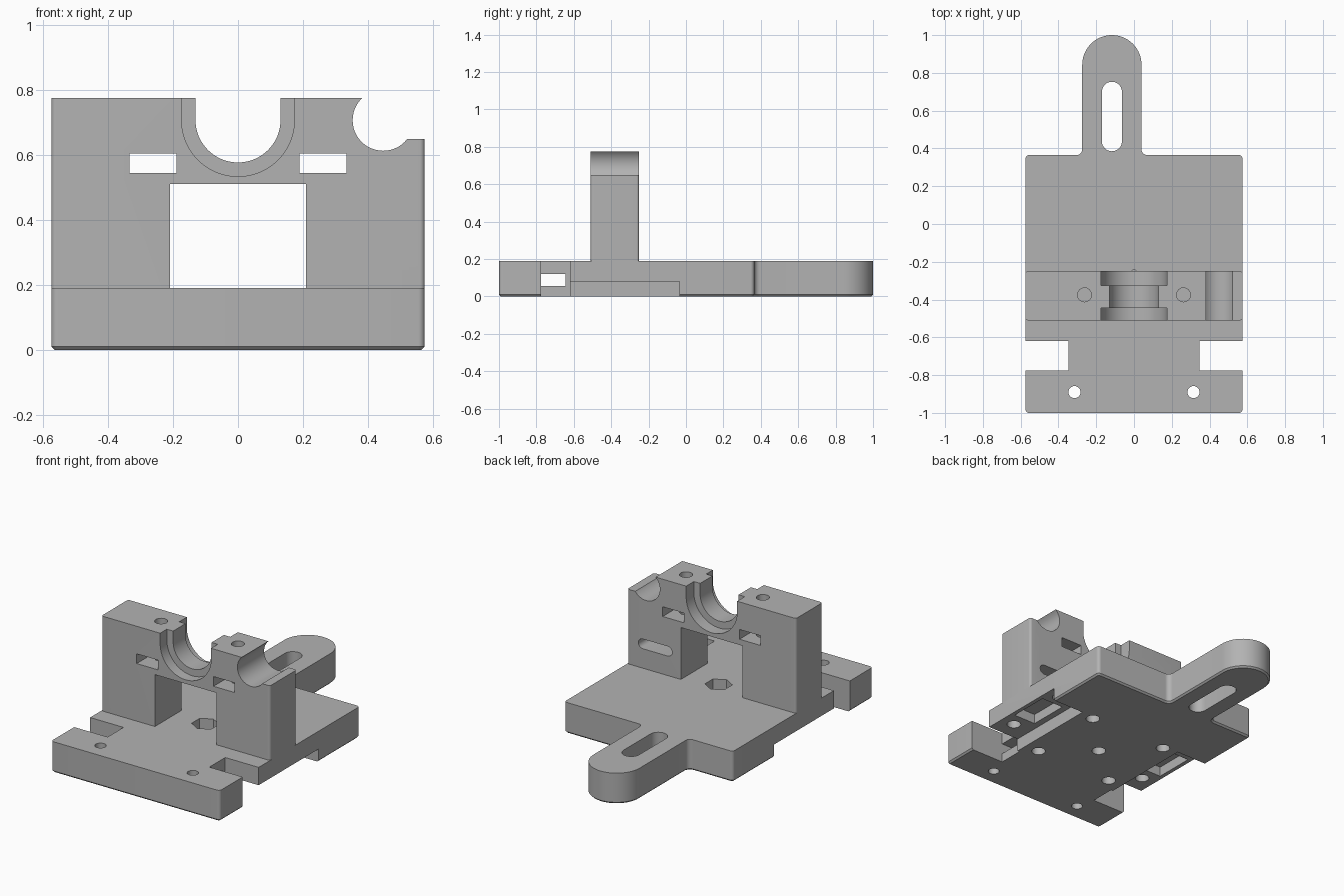
import bpy, bmesh, math

cube = bpy.data.objects.get("Cube")
if cube:
    bpy.data.objects.remove(cube, do_unlink=True)

grey = bpy.data.materials.new("plain grey plastic")
grey.use_nodes = True
colour = (0.45, 0.45, 0.45, 1)
grey.diffuse_color = colour
grey.node_tree.nodes["Principled BSDF"].inputs["Base Color"].default_value = colour


# Profile helpers
def arc(cx, cy, r, start, end, n=8):
    angles = [math.radians(start + (end - start) * i / n) for i in range(n + 1)]
    return [(cx + r * math.cos(a), cy + r * math.sin(a)) for a in angles]


def circle(cx, cy, r, n=32, turn=0):
    return arc(cx, cy, r, turn, turn + 360, n)[:-1]


def rect(x0, x1, y0, y1):
    return [(x0, y0), (x1, y0), (x1, y1), (x0, y1)]


def rounded_rect(x0, x1, y0, y1, r):
    return (arc(x0 + r, y0 + r, r, 180, 270) + arc(x1 - r, y0 + r, r, 270, 360)
            + arc(x1 - r, y1 - r, r, 0, 90) + arc(x0 + r, y1 - r, r, 90, 180))


def saddle(r, z, top):
    return arc(0, z, r, 180, 360, 32) + [(r, top), (-r, top)]


PLACE = {"x": lambda u, v, w: (w, u, v),
         "y": lambda u, v, w: (u, w, v),
         "z": lambda u, v, w: (u, v, w)}


def prism(name, points, axis, lo, hi, chamfer=0):
    """Extrude a profile along an axis, with an optional chamfer on the low end."""
    bm = bmesh.new()
    place = PLACE[axis]
    low = [bm.verts.new(place(u, v, lo)) for u, v in points]
    high = [bm.verts.new(place(u, v, hi)) for u, v in points]
    bottom = bm.faces.new(low)
    bm.faces.new(high)
    for i in range(len(low)):
        j = (i + 1) % len(low)
        bm.faces.new((low[i], low[j], high[j], high[i]))
    bmesh.ops.recalc_face_normals(bm, faces=bm.faces)
    if chamfer:
        bmesh.ops.bevel(bm, geom=list(bottom.edges), offset=chamfer, segments=1,
                        affect="EDGES", profile=0.5)
    mesh = bpy.data.meshes.new(name)
    bm.to_mesh(mesh)
    bm.free()
    mesh.materials.append(grey)
    obj = bpy.data.objects.new(name, mesh)
    bpy.context.collection.objects.link(obj)
    return obj


def cut(target, points, axis, lo, hi):
    cutter = prism("cutter", points, axis, lo, hi)
    cutter.hide_render = True
    mod = target.modifiers.new("cut", "BOOLEAN")
    mod.operation = "DIFFERENCE"
    mod.solver = "EXACT"
    mod.object = cutter
    bpy.context.view_layer.objects.active = target
    bpy.ops.object.modifier_apply(modifier=mod.name)
    bpy.data.objects.remove(cutter, do_unlink=True)


W = 0.575          # half width
T = 0.19           # plate thickness
BACK = 0.365       # back edge of the plate
TAB_X, TAB_R = -0.117, 0.157
F = 0.03           # fillet between tab and plate
BIT = 0.1          # overshoot for cutters

# Base plate with its rounded adjustment tab
outline = (arc(-W + .02, -.98, .02, 180, 270) + arc(W - .02, -.98, .02, 270, 360)
           + arc(W - .02, BACK - .02, .02, 0, 90)
           + arc(TAB_X + TAB_R + F, BACK + F, F, 270, 180)
           + arc(TAB_X, 1 - TAB_R, TAB_R, 0, 180, 32)
           + arc(TAB_X - TAB_R - F, BACK + F, F, 0, -90)
           + arc(-W + .02, BACK - .02, .02, 90, 180))
base = prism("base_plate", outline, "z", 0, T, chamfer=0.01)

# Tab slot, belt channel through the neck, and centre bolt with hex nut pocket
cut(base, arc(TAB_X, .70, .053, 0, 180, 16) + arc(TAB_X, .438, .053, 180, 360, 16),
    "z", -BIT, T + BIT)
cut(base, rect(-.775, -.645, .055, .12), "x", -.5, .5)
cut(base, circle(0, -.318, .04), "z", -BIT, T + BIT)
cut(base, circle(0, -.318, .077, 6, 30), "z", .11, T + BIT)

for s in (-1, 1):
    def span(a, b, y0, y1):
        return rect(min(s * a, s * b), max(s * a, s * b), y0, y1)
    # Side notches, underside recesses and their pockets
    cut(base, span(.347, W + BIT, -.775, -.62), "z", -BIT, T + BIT)
    cut(base, span(.36, W + BIT, -.65, -.035), "z", -BIT, .08)
    cut(base, span(.40, .55, -.42, -.17), "z", .05, .14)
    # Front screw holes
    cut(base, circle(s * .315, -.89, .032), "z", -BIT, T + BIT)
    # Blind screw holes from below
    for t in (-1, 1):
        cut(base, circle(s * .265, -.30 + t * .245, .04), "z", -BIT, .12)
        cut(base, circle(s * .485, -.30 + t * .205, .04), "z", .03, .15)

# Upright bridge block
FRONT, REAR, TOP = -.51, -.25, .775
bridge = prism("bearing_bridge", rounded_rect(-W, W, FRONT, REAR, .015), "z", T, TOP)
cut(bridge, rect(-.21, .21, 0, .51), "y", FRONT - BIT, REAR + BIT)

# Bearing saddle with a wider seat at each end
cut(bridge, saddle(.131, .708, 1), "y", FRONT - BIT, REAR + BIT)
cut(bridge, saddle(.174, .708, 1), "y", FRONT - BIT, -.445)
cut(bridge, saddle(.174, .708, 1), "y", -.325, REAR + BIT)

# Rod trough and lowered shoulder on the left side
cut(bridge, rect(.445, W + BIT, .65, 1), "y", FRONT - BIT, REAR + BIT)
cut(bridge, circle(.447, .707, .094, 48), "y", FRONT - BIT, REAR + BIT)

# Nut windows with clamp screw holes above
for s in (-1, 1):
    x = s * .262
    cut(bridge, rect(x - .072, x + .072, .545, .605), "y", FRONT - BIT, REAR + BIT)
    cut(bridge, circle(x, -.375, .037), "z", .45, 1)

# Blind oblong slot in the rear of the left pillar
cut(bridge, arc(.47, .34, .03, -90, 90) + arc(.30, .34, .03, 90, 270),
    "y", REAR - .12, REAR + BIT)

# Smooth the curved walls and keep corners crisp
for obj in (base, bridge):
    bpy.ops.object.select_all(action="DESELECT")
    obj.select_set(True)
    bpy.context.view_layer.objects.active = obj
    bpy.ops.object.shade_smooth_by_angle(angle=math.radians(30))
